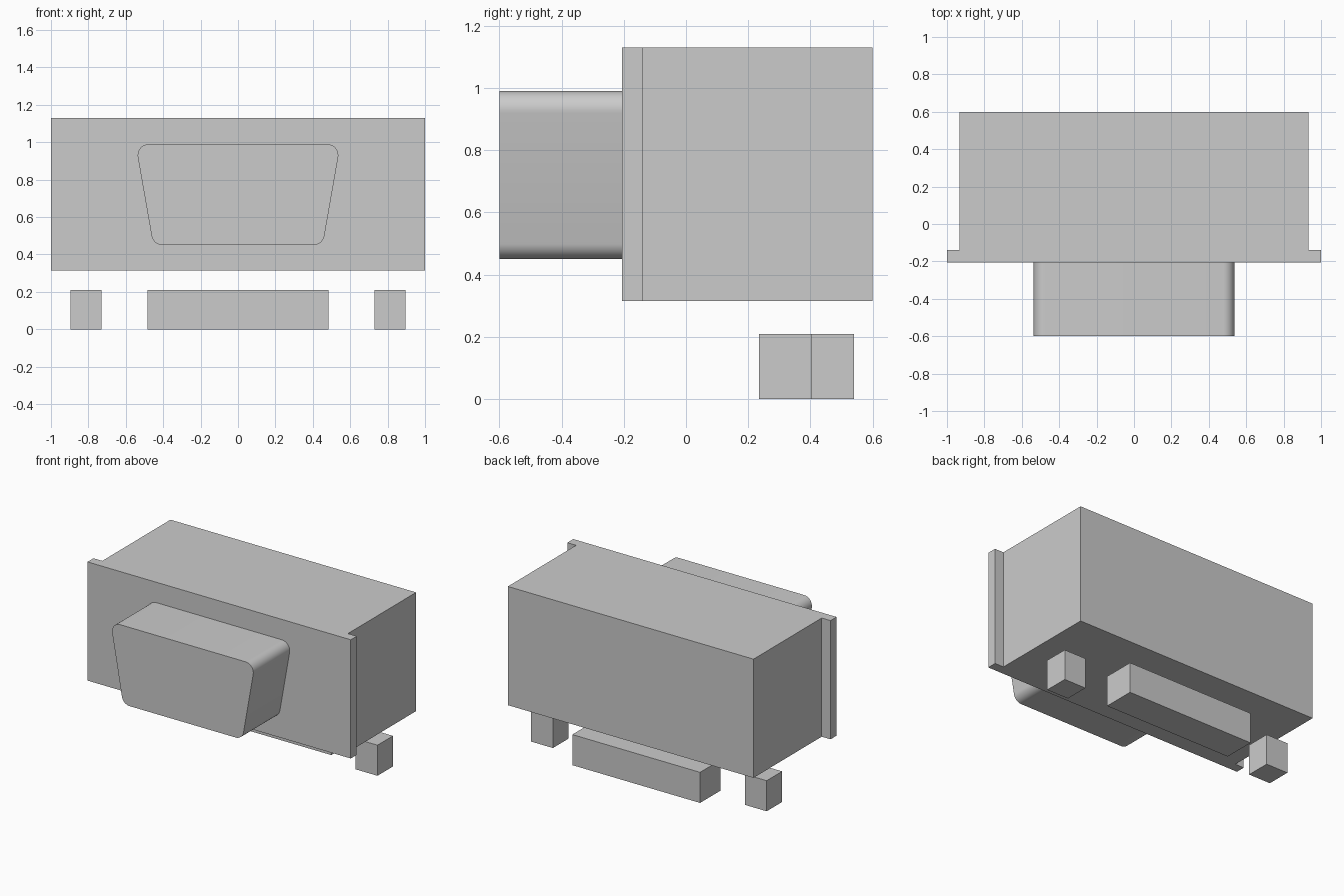
import bpy, bmesh
from math import cos, sin, radians, tan
from mathutils import Matrix, Vector

default = bpy.data.objects.get("Cube")
if default:
    bpy.data.objects.remove(default, do_unlink=True)

grey = bpy.data.materials.new("light_grey")
grey.use_nodes = True
colour = (0.6, 0.6, 0.6, 1)
grey.diffuse_color = colour
grey.node_tree.nodes["Principled BSDF"].inputs["Base Color"].default_value = colour


def finish(name, bm):
    bmesh.ops.recalc_face_normals(bm, faces=bm.faces)
    mesh = bpy.data.meshes.new(name)
    bm.to_mesh(mesh)
    bm.free()
    mesh.materials.append(grey)
    obj = bpy.data.objects.new(name, mesh)
    bpy.context.collection.objects.link(obj)
    return obj


def extrude(name, points, offset):
    """Solid made by sweeping a closed outline along an offset."""
    bm = bmesh.new()
    face = bm.faces.new([bm.verts.new(p) for p in points])
    result = bmesh.ops.extrude_face_region(bm, geom=[face], use_keep_orig=True)
    moved = [v for v in result["geom"] if isinstance(v, bmesh.types.BMVert)]
    bmesh.ops.translate(bm, verts=moved, vec=Vector(offset))
    return finish(name, bm)


def box(name, low, high):
    low, high = Vector(low), Vector(high)
    bm = bmesh.new()
    bmesh.ops.create_cube(bm, size=1, matrix=Matrix.Translation((low + high) / 2)
                          @ Matrix.Diagonal((*(high - low), 1)))
    return finish(name, bm)


# Housing with a thin mounting flange along both sides of the front
half = [(1, -0.205), (1, -0.14), (0.933, -0.14), (0.933, 0.6)]
outline = half + [(-x, y) for x, y in reversed(half)]
extrude("housing", [(x, y, 0.315) for x, y in outline], (0, 0, 0.815))

# Plug: tapered outline with rounded corners
radius, tilt, steps = 0.06, 10, 10
top, bottom = 0.99, 0.45
top_x = 0.548 - radius / tan(radians(40))
bottom_x = 0.453 - radius / tan(radians(50))
right = []
for cx, cz, start, end in ((bottom_x, bottom + radius, -90, -tilt),
                           (top_x, top - radius, -tilt, 90)):
    for i in range(steps + 1):
        a = radians(start + (end - start) * i / steps)
        right.append((cx + radius * cos(a), cz + radius * sin(a)))
outline = right + [(-x, z) for x, z in reversed(right)]
plug = extrude("plug", [(x, -0.6, z) for x, z in outline], (0, 0.395, 0))
bpy.ops.object.select_all(action="DESELECT")
plug.select_set(True)
bpy.context.view_layer.objects.active = plug
bpy.ops.object.shade_smooth_by_angle(angle=radians(30))

# Loose blocks beneath the housing
box("centre_bar", (-0.485, 0.32, 0), (0.485, 0.54, 0.21))
for side, x in (("left", 0.812), ("right", -0.812)):
    box(side + "_block", (x - 0.083, 0.235, 0), (x + 0.083, 0.403, 0.21))
